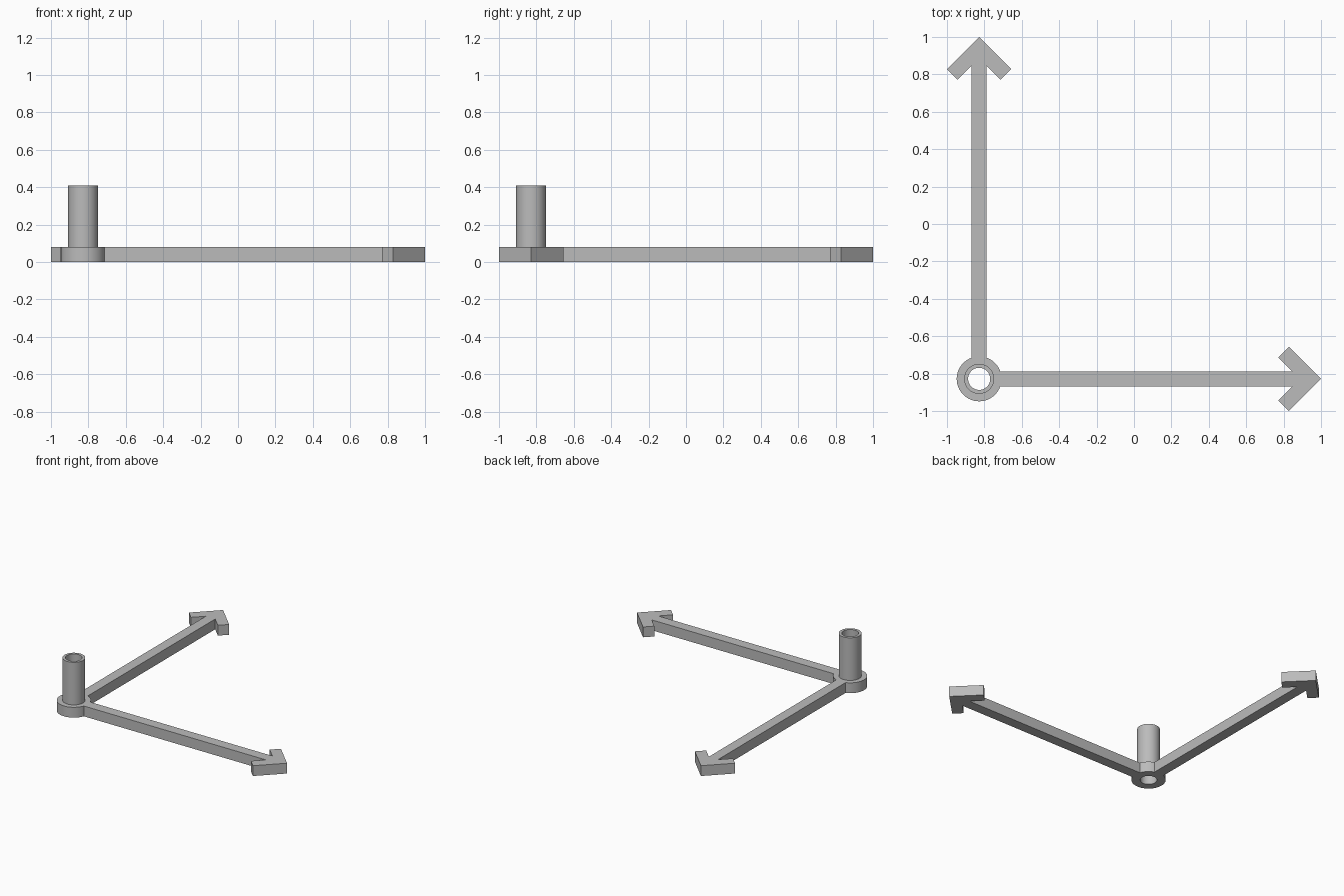
import bpy, bmesh, math
from mathutils import Matrix, Vector

cube = bpy.data.objects.get("Cube")
if cube:
    bpy.data.objects.remove(cube, do_unlink=True)

CORNER = -0.828      # x and y of the hub axis
THICK = 0.08         # height of the flat parts
REACH = 1 - CORNER   # hub axis to arrow tip

grey = bpy.data.materials.new("plain_grey")
grey.use_nodes = True
colour = (0.5, 0.5, 0.5, 1)
grey.diffuse_color = colour
grey.node_tree.nodes["Principled BSDF"].inputs["Base Color"].default_value = colour


def finish(name, bm, angle=0.0):
    """Turn a bmesh into a named object placed at the hub axis."""
    bmesh.ops.recalc_face_normals(bm, faces=bm.faces)
    mesh = bpy.data.meshes.new(name)
    bm.to_mesh(mesh)
    bm.free()
    mesh.materials.append(grey)
    obj = bpy.data.objects.new(name, mesh)
    bpy.context.collection.objects.link(obj)
    mesh.transform(Matrix.Rotation(angle, 4, "Z"))
    obj.location = (CORNER, CORNER, 0)
    return obj


def arrow(name, angle):
    """Flat arrow along +x: shaft plus open chevron head."""
    half, wing, barb = 0.04, 0.172, 0.057
    notch = REACH - wing - barb + (wing - barb - half)
    side = [(0.113, half), (notch, half),
            (REACH - wing - barb, wing - barb), (REACH - wing, wing)]
    outline = side + [(REACH, 0)] + [(x, -y) for x, y in reversed(side)]
    bm = bmesh.new()
    face = bm.faces.new([bm.verts.new((x, y, 0)) for x, y in outline])
    out = bmesh.ops.extrude_face_region(bm, geom=[face])
    top = [v for v in out["geom"] if isinstance(v, bmesh.types.BMVert)]
    bmesh.ops.translate(bm, verts=top, vec=Vector((0, 0, THICK)))
    return finish(name, bm, angle)


# Hub ring and hollow post, turned from one stepped profile
bore, post, hub, height = 0.059, 0.08, 0.12, 0.41
profile = [(bore, 0), (hub, 0), (hub, THICK), (post, THICK),
           (post, height), (bore, height)]
bm = bmesh.new()
ring = [bm.verts.new((r, 0, z)) for r, z in profile]
edges = [bm.edges.new((v, ring[(i + 1) % len(ring)])) for i, v in enumerate(ring)]
bmesh.ops.spin(bm, geom=ring + edges, cent=(0, 0, 0), axis=(0, 0, 1),
               angle=math.tau, steps=64, use_merge=True)
bmesh.ops.remove_doubles(bm, verts=bm.verts, dist=0.0001)
tube = finish("hub_and_post", bm)
bpy.ops.object.select_all(action="DESELECT")
tube.select_set(True)
bpy.context.view_layer.objects.active = tube
bpy.ops.object.shade_smooth_by_angle(angle=math.radians(30))

# Two arrows at a right angle
arrow("side_arrow", 0)
arrow("back_arrow", math.pi / 2)
